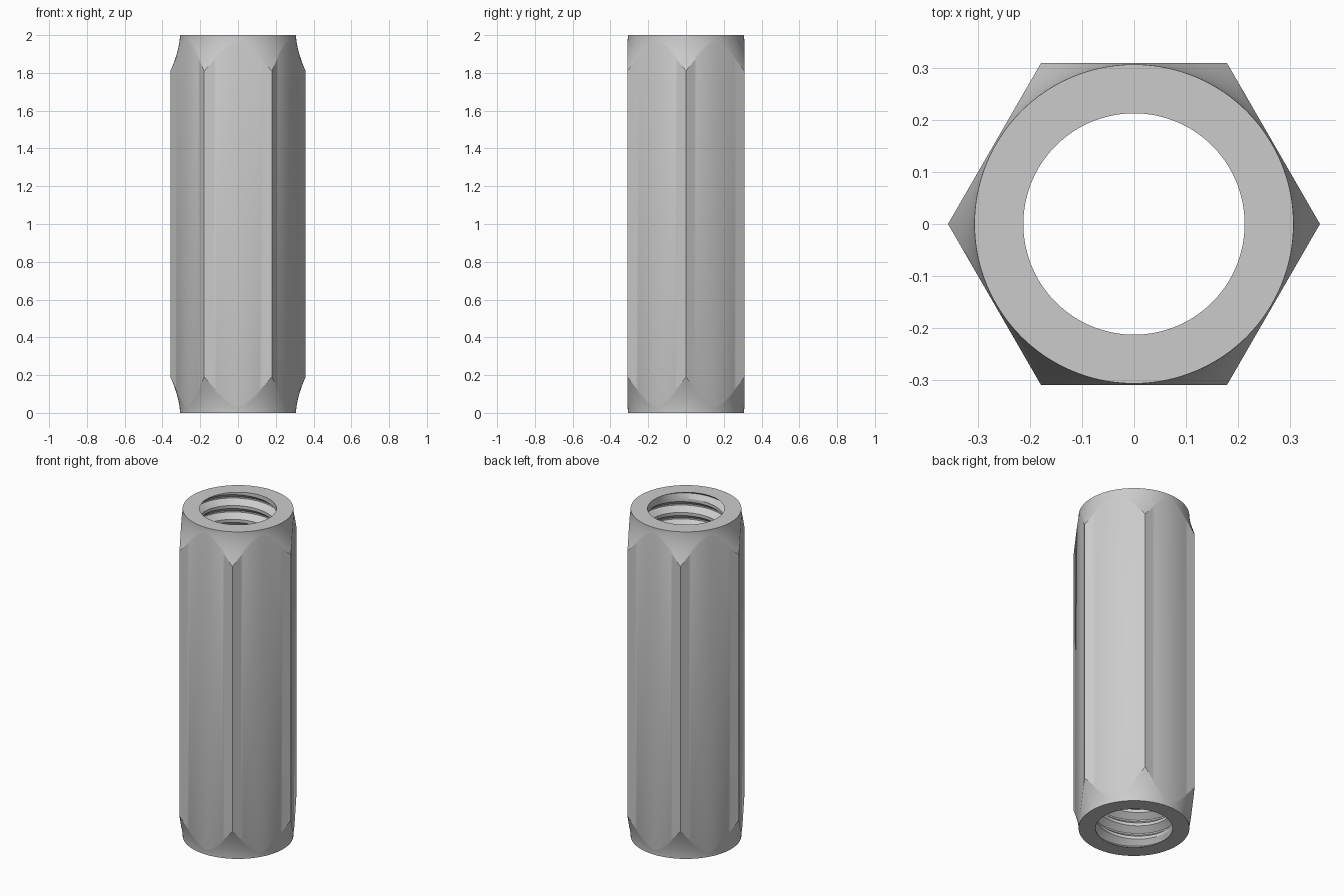
import bpy, bmesh
from math import pi, cos, sin, radians

HEIGHT = 2.0
APOTHEM = 0.31        # half the width across flats
RIM = 0.307           # radius of the round end faces
CORNER = APOTHEM / cos(pi / 6)
CHAMFER = 0.19        # chamfer height at the corners
BORE = 0.213
PITCH = 0.085
DEPTH = 0.036
COLUMNS = 144
CHAMFER_STEPS = 8
POWER = 0.6
# thread form: (fraction of pitch, fraction of depth)
THREAD = ((0.0, 0), (0.22, 0), (0.56, 1), (0.66, 1))

cube = bpy.data.objects.get("Cube")
if cube:
    bpy.data.objects.remove(cube, do_unlink=True)

steel = bpy.data.materials.new("grey steel")
steel.use_nodes = True
colour = (0.6, 0.6, 0.6, 1)
steel.diffuse_color = colour
steel.node_tree.nodes["Principled BSDF"].inputs["Base Color"].default_value = colour


def hex_radius(a):
    return APOTHEM / cos((a % (pi / 3)) - pi / 6)


def outer_column(a):
    """Radius and height pairs up the outside: chamfer, flat, chamfer."""
    drop = CHAMFER * ((hex_radius(a) - RIM) / (CORNER - RIM)) ** (1 / (1 / POWER))
    lower = []
    for k in range(CHAMFER_STEPS + 1):
        d = drop * k / CHAMFER_STEPS
        lower.append((RIM + (CORNER - RIM) * (d / CHAMFER) ** (1 / POWER), d))
    return lower + [(r, HEIGHT - z) for r, z in reversed(lower)]


def bore_column(a):
    """Radius and height pairs down the threaded bore."""
    points = [(BORE, 0.0)]
    for turn in range(-2, int(HEIGHT / PITCH) + 2):
        for f, depth in THREAD:
            z = PITCH * (turn + f + a / (2 * pi))
            z = min(max(z, 0.0), HEIGHT)
            fade = min(1.0, min(z, HEIGHT - z) / 0.03)
            points.append((BORE + DEPTH * depth * fade, z))
    points.append((BORE, HEIGHT))
    return points[::-1]


# Sweep the closed wall section around the axis
bm = bmesh.new()
columns = []
for i in range(COLUMNS + 1):
    a = 2 * pi * i / COLUMNS
    section = outer_column(a) + bore_column(a)
    columns.append([bm.verts.new((r * cos(a), r * sin(a), z)) for r, z in section])
for left, right in zip(columns, columns[1:]):
    n = len(left)
    for j in range(n):
        k = (j + 1) % n
        bm.faces.new((left[j], right[j], right[k], left[k]))

# Close the seam and collapse the thread run-outs
bmesh.ops.remove_doubles(bm, verts=bm.verts[:], dist=0.00005)
bmesh.ops.recalc_face_normals(bm, faces=bm.faces[:])

mesh = bpy.data.meshes.new("coupling_nut")
bm.to_mesh(mesh)
bm.free()
mesh.materials.append(steel)
nut = bpy.data.objects.new("coupling_nut", mesh)
bpy.context.collection.objects.link(nut)

# Smooth the curved surfaces and keep the hexagon edges sharp
bpy.ops.object.select_all(action="DESELECT")
nut.select_set(True)
bpy.context.view_layer.objects.active = nut
bpy.ops.object.shade_smooth_by_angle(angle=radians(25))
